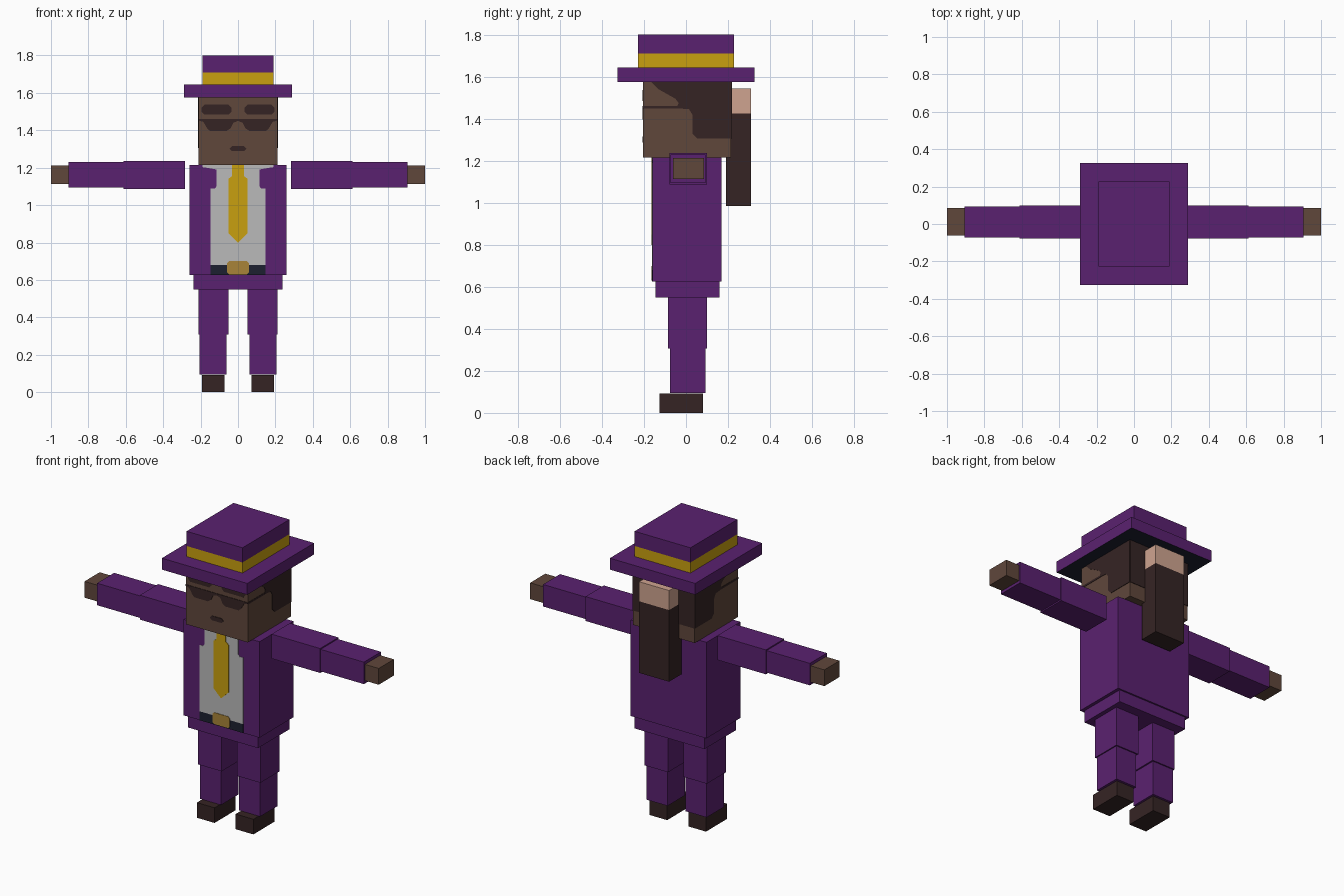
import bpy, bmesh

if "Cube" in bpy.data.objects:
    bpy.data.objects.remove(bpy.data.objects["Cube"])


def material(name, hex_code):
    srgb = [int(hex_code[i:i + 2], 16) / 255 for i in (0, 2, 4)]
    lin = [c / 12.92 if c <= 0.04045 else ((c + 0.055) / 1.055) ** 2.4 for c in srgb]
    m = bpy.data.materials.new(name)
    m.diffuse_color = (*lin, 1)
    m.use_nodes = True
    m.node_tree.nodes["Principled BSDF"].inputs["Base Color"].default_value = m.diffuse_color
    return m


purple = material("purple_cloth", "5a2170")
skin = material("brown_skin", "60473b")
dark = material("dark_brown", "352424")
gold = material("gold", "c9a010")
white = material("shirt_white", "bababa")
navy = material("dark_navy", "1c2030")
brass = material("buckle_brass", "a98438")
peach = material("peach", "cfa490")


def finish(name, bm, *mats):
    bmesh.ops.recalc_face_normals(bm, faces=bm.faces)
    me = bpy.data.meshes.new(name)
    bm.to_mesh(me)
    bm.free()
    for m in mats:
        me.materials.append(m)
    ob = bpy.data.objects.new(name, me)
    bpy.context.collection.objects.link(ob)
    return ob


def box(name, x, y, z, *mats):
    """Box from (min, max) ranges on each axis."""
    bm = bmesh.new()
    bmesh.ops.create_cube(bm, size=1)
    for v in bm.verts:
        v.co = [r[0] if c < 0 else r[1] for c, r in zip(v.co, (x, y, z))]
    return finish(name, bm, *mats)


def pair(name, x, y, z, mat):
    box("left_" + name, x, y, z, mat)
    box("right_" + name, (-x[1], -x[0]), y, z, mat)


def plate(name, points, place, depth, mat):
    """Thin plate: 2D outline mapped to 3D by place, then extruded by depth."""
    bm = bmesh.new()
    face = bm.faces.new([bm.verts.new(place(a, b)) for a, b in points])
    new = bmesh.ops.extrude_face_region(bm, geom=[face])["geom"]
    bmesh.ops.translate(bm, vec=depth, verts=[v for v in new if isinstance(v, bmesh.types.BMVert)])
    finish(name, bm, mat)


def front_plate(name, points, y, mat, thick=0.003):
    plate(name, points, lambda a, b: (a, y, b), (0, -thick, 0), mat)


def mirrored(half):
    return half + [(-a, b) for a, b in reversed(half) if a != 0]


def rect(x0, x1, z0, z1, c=0.0):
    """Rectangle outline with optional chamfered corners."""
    if c == 0:
        return [(x0, z0), (x1, z0), (x1, z1), (x0, z1)]
    return [(x0 + c, z0), (x1 - c, z0), (x1, z0 + c), (x1, z1 - c),
            (x1 - c, z1), (x0 + c, z1), (x0, z1 - c), (x0, z0 + c)]


# Hat, with a dark underside on the brim
brim = box("hat_brim", (-0.29, 0.29), (-0.325, 0.325), (1.575, 1.645), purple, navy)
for f in brim.data.polygons:
    f.material_index = 1 if f.normal.z < -0.5 else 0
box("hat_band", (-0.19, 0.19), (-0.228, 0.228), (1.645, 1.71), gold)
box("hat_crown", (-0.19, 0.19), (-0.228, 0.228), (1.71, 1.80), purple)

# Head
box("head", (-0.21, 0.21), (-0.205, 0.215), (1.215, 1.577), skin)

# Hair on the sides and back of the head
hair = [(-0.165, 1.575), (-0.13, 1.54), (-0.05, 1.495), (-0.035, 1.475), (-0.045, 1.45),
        (0.015, 1.445), (0.03, 1.42), (0.03, 1.33), (0.055, 1.305), (0.215, 1.305), (0.215, 1.575)]
temple = [(-0.205, 1.448), (-0.04, 1.448), (-0.04, 1.46), (-0.205, 1.46)]
for s, side in ((1, "left"), (-1, "right")):
    at_side = lambda a, b: (s * 0.21, a, b)
    plate(side + "_hair", hair, at_side, (s * 0.003, 0, 0), dark)
    plate(side + "_glasses_arm", temple, at_side, (s * 0.002, 0, 0), dark)
plate("back_hair", rect(-0.21, 0.21, 1.305, 1.575), lambda a, b: (a, 0.215, b), (0, 0.003, 0), dark)

# Long ponytail with a pale tie at the top
box("ponytail", (-0.102, 0.102), (0.19, 0.31), (0.985, 1.425), dark)
box("ponytail_tie", (-0.102, 0.102), (0.19, 0.31), (1.425, 1.545), peach)

# Face details
for s, side in ((1, "left"), (-1, "right")):
    brow = rect(0.035, 0.195, 1.485, 1.537, 0.015)
    front_plate(side + "_brow", [(s * a, b) for a, b in brow], -0.205, dark)
front_plate("glasses", mirrored([
    (0, 1.46), (0.21, 1.46), (0.21, 1.452), (0.185, 1.445), (0.165, 1.41), (0.15, 1.397),
    (0.06, 1.397), (0.04, 1.41), (0.025, 1.44), (0, 1.45)]), -0.205, dark)
front_plate("mouth", rect(-0.045, 0.045, 1.288, 1.315, 0.012), -0.205, dark)

# Jacket and what shows in its opening
box("jacket", (-0.258, 0.258), (-0.16, 0.17), (0.625, 1.215), purple)
front_plate("shirt", mirrored([
    (0.148, 0.68), (0.148, 1.088), (0.125, 1.088), (0.115, 1.1), (0.115, 1.19),
    (0.14, 1.195), (0.19, 1.203), (0.19, 1.215)]), -0.16, white, 0.002)
front_plate("tie", mirrored([
    (0, 0.80), (0.052, 0.85), (0.052, 1.14), (0.032, 1.155), (0.032, 1.215)]), -0.16, gold, 0.005)
front_plate("belt", rect(-0.148, 0.148, 0.625, 0.68), -0.16, navy, 0.002)
front_plate("buckle", rect(-0.058, 0.058, 0.63, 0.70, 0.01), -0.16, brass, 0.005)

# Arms and hands
pair("upper_arm", (0.283, 0.613), (-0.078, 0.10), (1.087, 1.237), purple)
pair("forearm", (0.613, 0.907), (-0.073, 0.093), (1.095, 1.23), purple)
pair("hand", (0.907, 1.0), (-0.062, 0.085), (1.112, 1.212), skin)

# Hips, legs and shoes
box("hips", (-0.238, 0.238), (-0.145, 0.16), (0.55, 0.627), purple)
pair("thigh", (0.052, 0.212), (-0.085, 0.10), (0.307, 0.55), purple)
pair("shin", (0.061, 0.205), (-0.077, 0.092), (0.095, 0.307), purple)
pair("shoe", (0.072, 0.192), (-0.125, 0.08), (0.0, 0.093), dark)
